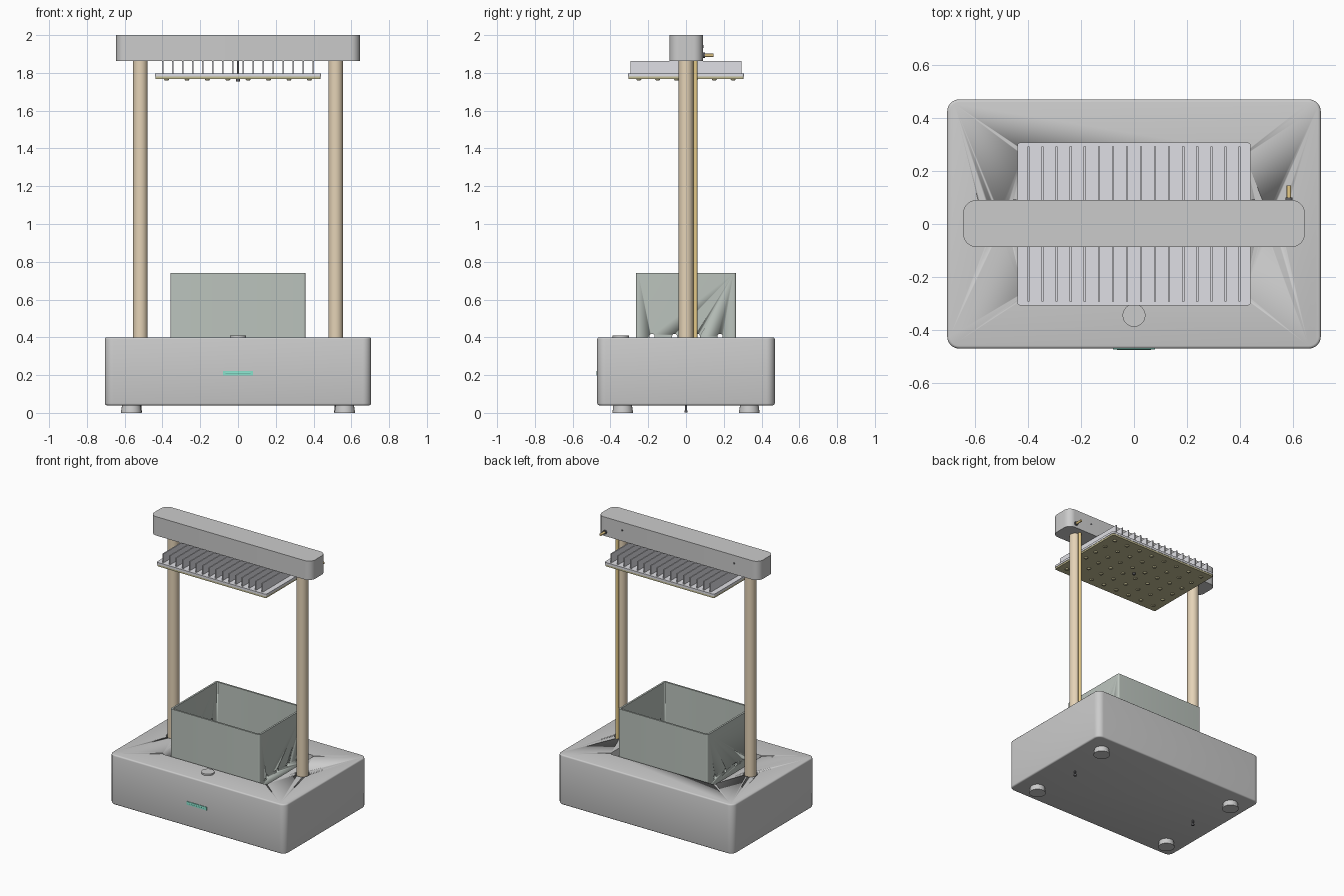
import bpy, bmesh, math
from mathutils import Matrix

if "Cube" in bpy.data.objects:
    bpy.data.objects.remove(bpy.data.objects["Cube"])


def mat(name, c):
    m = bpy.data.materials.new(name)
    m.diffuse_color = (*c, 1)
    m.use_nodes = True
    m.node_tree.nodes["Principled BSDF"].inputs["Base Color"].default_value = m.diffuse_color
    return m


WOOD = mat("wood", (0.78, 0.65, 0.47))
POT = mat("pot_green", (0.50, 0.55, 0.51))
BOARD = mat("board_olive", (0.55, 0.51, 0.30))
METAL = mat("light_metal", (0.74, 0.74, 0.78))
GREEN = mat("indicator_green", (0.25, 0.75, 0.60))
BRASS = mat("brass", (0.80, 0.60, 0.25))
DARK = mat("dark", (0.12, 0.12, 0.13))


def finish(name, bm, m=None):
    bmesh.ops.recalc_face_normals(bm, faces=bm.faces)
    me = bpy.data.meshes.new(name)
    bm.to_mesh(me)
    bm.free()
    o = bpy.data.objects.new(name, me)
    bpy.context.collection.objects.link(o)
    if m:
        me.materials.append(m)
    bpy.context.view_layer.objects.active = o
    bpy.ops.object.select_all(action='DESELECT')
    o.select_set(True)
    bpy.ops.object.shade_smooth_by_angle(angle=math.radians(35))
    return o


def box(name, x, y, z, m=None, r=0, edge=0):
    """Box from ranges; r rounds the vertical corners, edge softens the rims."""
    bm = bmesh.new()
    size = Matrix.Diagonal((x[1] - x[0], y[1] - y[0], z[1] - z[0], 1))
    mid = Matrix.Translation(((x[0] + x[1]) / 2, (y[0] + y[1]) / 2, (z[0] + z[1]) / 2))
    bmesh.ops.create_cube(bm, size=1, matrix=mid @ size)
    if r:
        es = [e for e in bm.edges if abs(e.verts[0].co.z - e.verts[1].co.z) > 1e-5]
        bmesh.ops.bevel(bm, geom=es, offset=r, segments=8, profile=0.5, affect='EDGES')
    if edge:
        es = [e for e in bm.edges if abs(e.verts[0].co.z - e.verts[1].co.z) < 1e-5
              and e.calc_face_angle(0) > 1]
        bmesh.ops.bevel(bm, geom=es, offset=edge, segments=3, profile=0.5, affect='EDGES')
    return finish(name, bm, m)


def rod(name, c, r, h, m=None, axis='Z', r2=None, seg=40):
    """Cylinder or cone centred at c."""
    rot = {'Z': Matrix(), 'X': Matrix.Rotation(math.pi / 2, 4, 'Y'),
           'Y': Matrix.Rotation(math.pi / 2, 4, 'X')}[axis]
    bm = bmesh.new()
    bmesh.ops.create_cone(bm, cap_ends=True, segments=seg, radius1=r,
                          radius2=r if r2 is None else r2, depth=h,
                          matrix=Matrix.Translation(c) @ rot)
    return finish(name, bm, m)


def cut(o, cutters):
    for c in cutters:
        c.hide_render = True
        md = o.modifiers.new("cut", 'BOOLEAN')
        md.operation, md.solver, md.object = 'DIFFERENCE', 'EXACT', c
        bpy.context.view_layer.objects.active = o
        bpy.ops.object.modifier_move_to_index(modifier=md.name, index=0)
        bpy.ops.object.modifier_apply(modifier=md.name)
        bpy.data.objects.remove(c)


# base housing with tray recess and post sockets
base = box("base", (-0.705, 0.705), (-0.47, 0.47), (0.04, 0.40), r=0.045, edge=0.01)
cut(base, [box("tray_cutter", (-0.42, 0.42), (-0.275, 0.275), (0.345, 0.5), r=0.02)]
    + [rod("socket_cutter", (s * 0.517, 0, 0.42), 0.048, 0.1) for s in (-1, 1)])

# planter pot with drain holes along its ends
pot = box("planter", (-0.358, 0.358), (-0.265, 0.265), (0.345, 0.74), POT, r=0.012)
cut(pot, [box("pot_cutter", (-0.345, 0.345), (-0.252, 0.252), (0.365, 0.9), r=0.008)]
    + [rod("drain_cutter", (0, y, 0.405), 0.014, 1, axis='X', seg=16)
       for y in (-0.18, -0.06, 0.06, 0.18)])

# feet, posts and underside screws
for s in (-1, 1):
    for t in (-1, 1):
        rod("foot", (s * 0.565, t * 0.335, 0.02), 0.055, 0.042, r2=0.049)
    rod("post", (s * 0.517, 0, 1.12), 0.039, 1.5, WOOD)
    rod("post_screw", (s * 0.517, 0, 0.022), 0.006, 0.04, DARK, seg=16)
    rod("post_screw_head", (s * 0.517, 0, 0.007), 0.009, 0.012, DARK, seg=16)
    rod("bar_screw", (s * 0.45, 0.088, 1.94), 0.007, 0.008, DARK, 'Y', seg=16)

# cable running up behind the right post
rod("cable", (0.517, 0.05, 1.13), 0.011, 1.48, BRASS, seg=16)

# button and indicator on the base
rod("button", (0, -0.345, 0.402), 0.043, 0.018)
ind = box("indicator", (-0.08, 0.08), (-0.474, -0.46), (0.198, 0.222), GREEN)
rod("indicator_core", (0, -0.469, 0.21), 0.006, 0.13, GREEN, 'X', seg=12)

# top bar with rear power connector
box("top_bar", (-0.645, 0.645), (-0.087, 0.09), (1.863, 2.0), r=0.05)
rod("connector_pin", (0.585, 0.115, 1.893), 0.0085, 0.06, BRASS, 'Y', seg=16)
rod("connector_collar", (0.585, 0.094, 1.893), 0.014, 0.012, DARK, 'Y', seg=20)

# lamp: heat sink plate, fins, circuit board and lights
box("heat_sink_plate", (-0.44, 0.44), (-0.307, 0.307), (1.781, 1.797), METAL, r=0.01)
for i in range(16):
    x = -0.398 + i * 0.796 / 15
    box("heat_sink_fin", (x - 0.004, x + 0.004), (-0.293, 0.293), (1.795, 1.862), METAL)
box("light_board", (-0.438, 0.438), (-0.305, 0.305), (1.768, 1.782), BOARD, r=0.01)
for i in range(8):
    for j in range(6):
        rod("light", (-0.378 + i * 0.108, -0.25 + j * 0.1, 1.766), 0.010, 0.010,
            BOARD, r2=0.016, seg=16)
rod("light_sensor", (0, 0, 1.762), 0.010, 0.016, DARK, seg=16)
rod("lamp_hanger", (0, 0, 1.83), 0.006, 0.08, DARK, seg=16)
